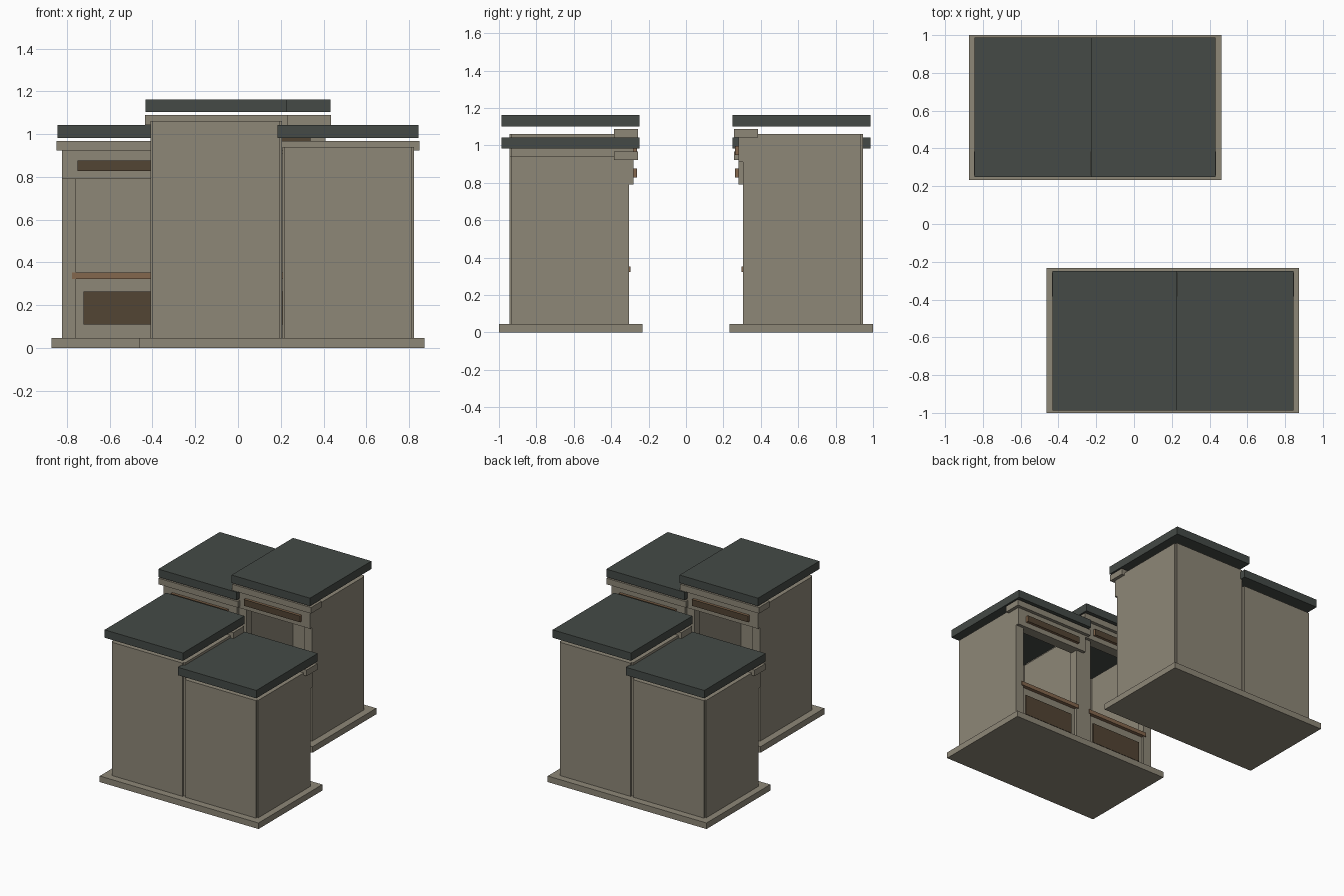
import bpy

if "Cube" in bpy.data.objects:
    bpy.data.objects.remove(bpy.data.objects["Cube"])


def material(name, rgb):
    m = bpy.data.materials.new(name)
    m.diffuse_color = (*rgb, 1)
    m.use_nodes = True
    m.node_tree.nodes["Principled BSDF"].inputs["Base Color"].default_value = m.diffuse_color
    return m


STONE = material("beige_plaster", (0.27, 0.243, 0.186))
ROOF = material("dark_slate", (0.058, 0.068, 0.061))
WOOD = material("tan_wood", (0.23, 0.135, 0.075))
DARK = material("dark_brown", (0.085, 0.058, 0.033))


def box(name, mat, x, y, z, s):
    """Box from ranges; s = -1 turns it half a turn about z for the opposite row."""
    if s < 0:
        x, y = (-x[1], -x[0]), (-y[1], -y[0])
    v = [(a, b, c) for a in x for b in y for c in z]
    f = [(0, 1, 3, 2), (4, 6, 7, 5), (0, 4, 5, 1), (2, 3, 7, 6), (0, 2, 6, 4), (1, 5, 7, 3)]
    me = bpy.data.meshes.new(name)
    me.from_pydata(v, [], f)
    me.materials.append(mat)
    ob = bpy.data.objects.new(name, me)
    bpy.context.collection.objects.link(ob)


def stall(cx, rise, s):
    """One open-fronted stall centred on cx, raised by rise."""
    h = 0.308                       # half width
    l, r = cx - h, cx + h
    top = 0.94 + rise
    # hollow shell, open at the top beneath the floating roof
    box("back_wall", STONE, (l + 0.011, r - 0.011), (0.90, 0.945), (0.045, top), s)
    box("left_wall", STONE, (l, l + 0.04), (0.31, 0.932), (0.045, top), s)
    box("right_wall", STONE, (r - 0.04, r), (0.31, 0.932), (0.045, top), s)
    # front pillars and low counter wall
    box("left_pillar", STONE, (l, l + 0.065), (0.305, 0.37), (0.045, top), s)
    box("right_pillar", STONE, (r - 0.065, r), (0.305, 0.37), (0.045, top), s)
    box("counter_wall", STONE, (l + 0.065, r - 0.065), (0.325, 0.37), (0.045, 0.325), s)
    box("counter_panel", DARK, (l + 0.10, r - 0.10), (0.316, 0.325), (0.11, 0.265), s)
    box("counter_shelf", WOOD, (l + 0.048, r - 0.048), (0.298, 0.40), (0.322, 0.352), s)
    # lintel, sign board and cornice
    box("lintel", STONE, (l, r), (0.282, 0.36), (0.79 + rise, 0.922 + rise), s)
    box("sign_board", WOOD, (l + 0.072, r - 0.072), (0.265, 0.282), (0.828 + rise, 0.876 + rise), s)
    box("sign_face", DARK, (l + 0.072, r - 0.072), (0.262, 0.265), (0.828 + rise, 0.876 + rise), s)
    box("cornice", STONE, (l - 0.025, r + 0.025), (0.257, 0.385), (0.922 + rise, 0.968 + rise), s)
    # flat roof slab
    box("roof", ROOF, (l - 0.022, r + 0.022), (0.248, 0.987), (0.982 + rise, 1.042 + rise), s)


# two facing rows, one the half-turn of the other
for s in (1, -1):
    box("base", STONE, (-0.873, 0.464), (0.233, 1.0), (0, 0.046), s)
    stall(-0.515, 0, s)
    stall(0.102, 0.12, s)
